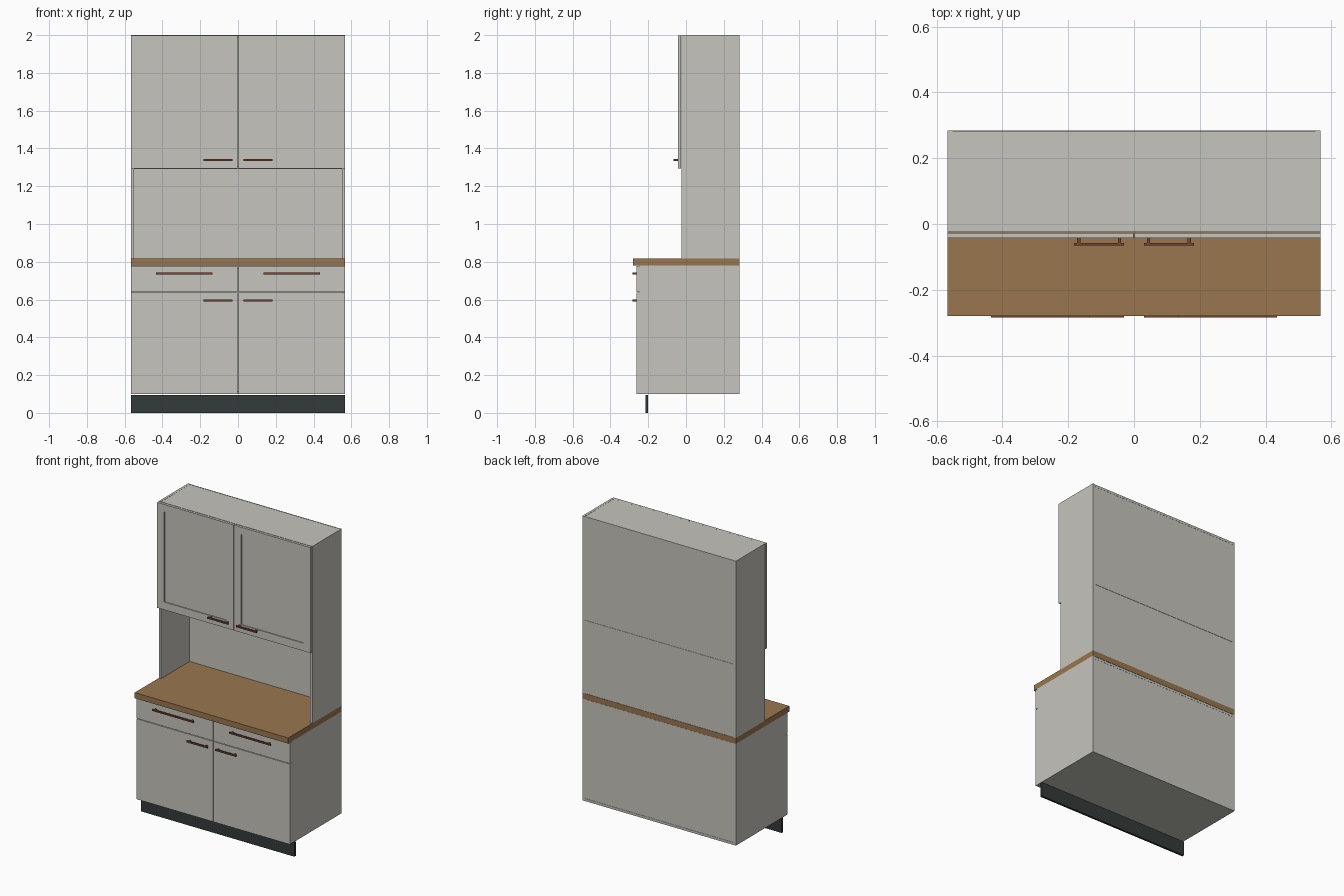
import bpy
import bmesh
from mathutils import Vector

if "Cube" in bpy.data.objects:
    bpy.data.objects.remove(bpy.data.objects["Cube"])


def material(name, rgb):
    m = bpy.data.materials.new(name)
    m.diffuse_color = (*rgb, 1)
    m.use_nodes = True
    m.node_tree.nodes["Principled BSDF"].inputs["Base Color"].default_value = m.diffuse_color
    return m


GREY = material("warm grey lacquer", (0.57, 0.555, 0.51))
WOOD = material("oak worktop", (0.32, 0.18, 0.076))
COPPER = material("copper brown", (0.19, 0.058, 0.03))
DARK = material("dark plinth", (0.033, 0.043, 0.042))

W = 0.567      # half width
BACK = 0.284   # rear plane
T = 0.016      # board thickness


def build(name, boxes, mat):
    """One object made of boxes given as (x0, x1, y0, y1, z0, z1)."""
    bm = bmesh.new()
    for x0, x1, y0, y1, z0, z1 in boxes:
        size = Vector((x1 - x0, y1 - y0, z1 - z0))
        mid = Vector(((x0 + x1) / 2, (y0 + y1) / 2, (z0 + z1) / 2))
        for v in bmesh.ops.create_cube(bm, size=1)["verts"]:
            v.co = v.co * size + mid
    me = bpy.data.meshes.new(name)
    bm.to_mesh(me)
    bm.free()
    me.materials.append(mat)
    ob = bpy.data.objects.new(name, me)
    bpy.context.collection.objects.link(ob)
    return ob


def span(side, a, b):
    """Mirror an x interval to the left (-1) or right (1)."""
    return tuple(sorted((side * a, side * b)))


def carcass(name, front, z0, z1, closed=True):
    """Side boards, recessed back and, if closed, top and bottom boards."""
    for s, label in ((-1, "left"), (1, "right")):
        build(f"{name}_{label}_side", [(*span(s, W - T, W), front, BACK, z0, z1)], GREY)
    inner = W - T
    build(f"{name}_back", [(-inner, inner, BACK - 0.008, BACK - 0.002, z0, z1)], GREY)
    if closed:
        build(f"{name}_bottom", [(-inner, inner, front, BACK, z0, z0 + T)], GREY)
        build(f"{name}_top", [(-inner, inner, front, BACK - 0.001, z1 - T, z1 - 0.001)], GREY)


def handle(name, side, a, b, z, door, bar):
    """Flat bar on two posts."""
    h = 0.005
    boxes = [(*span(side, a, b), bar, bar + 0.009, z - h, z + h)]
    for x in (a + 0.014, b - 0.014):
        boxes.append((*span(side, x - 0.005, x + 0.005), bar + 0.009, door, z - h, z + h))
    build(name, boxes, COPPER)


# Cabinets, open niche, worktop and plinth
carcass("base_cabinet", -0.245, 0.10, 0.78)
carcass("niche", -0.025, 0.818, 1.292, closed=False)
carcass("upper_cabinet", -0.025, 1.292, 2.0)
build("worktop", [(-W, W, -0.28, BACK, 0.78, 0.818)], WOOD)
build("plinth", [(-W, W, -0.215, -0.2, 0, 0.096)], DARK)

for s, label in ((-1, "left"), (1, "right")):
    full = span(s, 0.002, W)
    # Lower doors and drawer fronts
    build(f"{label}_lower_door", [(*full, -0.263, -0.247, 0.10, 0.637)], GREY)
    build(f"{label}_drawer_front", [(*full, -0.263, -0.247, 0.641, 0.777)], GREY)
    handle(f"{label}_drawer_handle", s, 0.134, 0.435, 0.737, -0.263, -0.284)
    handle(f"{label}_lower_handle", s, 0.03, 0.182, 0.595, -0.263, -0.284)

    # Upper door: rails, stiles and a recessed panel
    f, r = -0.043, -0.027
    low, high = 1.346, 1.948
    build(f"{label}_upper_door_frame", [
        (*full, f, r, 1.294, low),
        (*full, f, r, high, 1.998),
        (*span(s, 0.002, 0.054), f, r, low, high),
        (*span(s, 0.515, W), f, r, low, high)], GREY)
    build(f"{label}_upper_door_panel",
          [(*span(s, 0.054, 0.515), f + 0.006, r, low, high)], GREY)
    handle(f"{label}_upper_handle", s, 0.03, 0.182, 1.338, f, -0.066)
